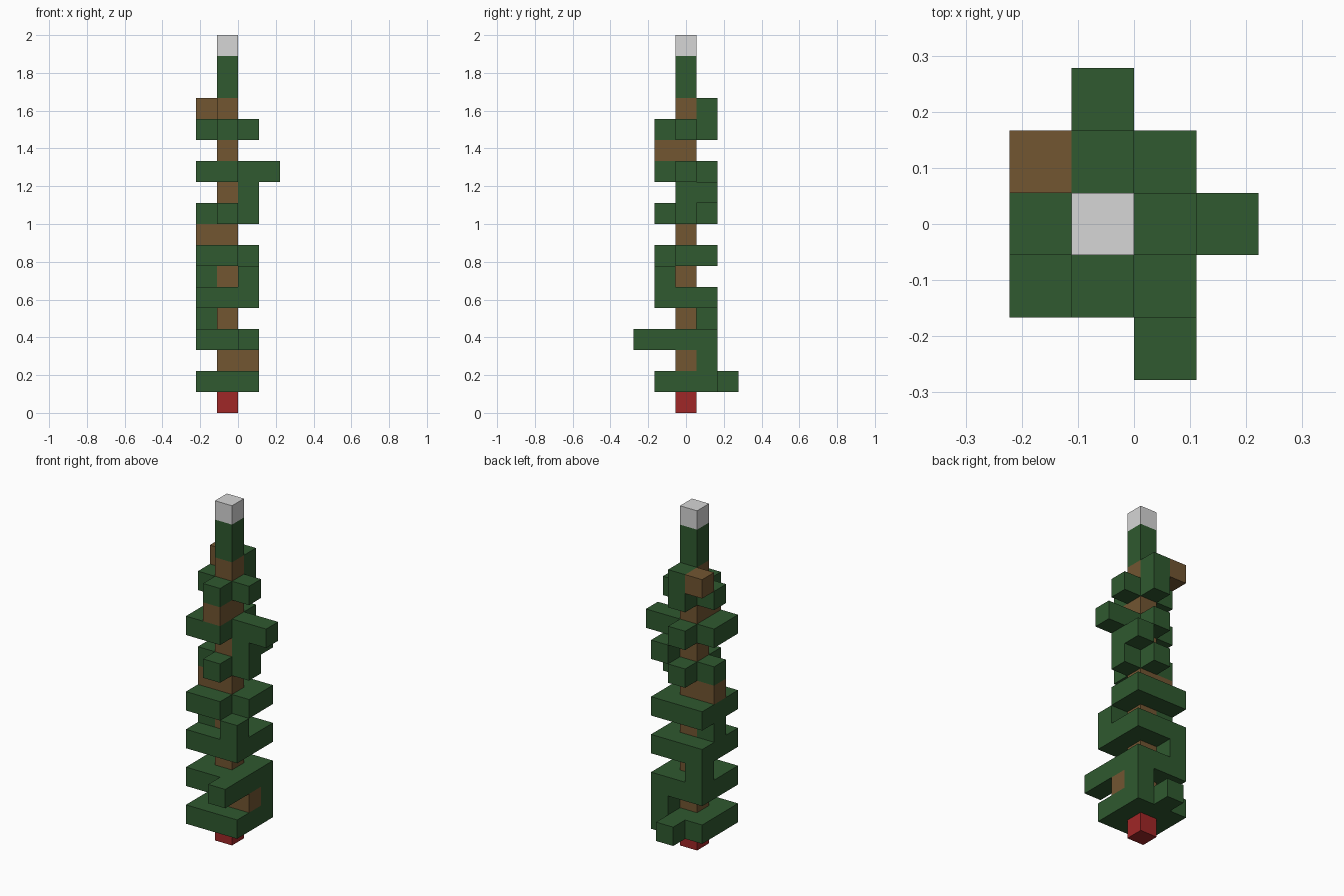
import bpy
import bmesh
from mathutils import Vector

cube = bpy.data.objects.get("Cube")
if cube:
    bpy.data.objects.remove(cube, do_unlink=True)

U = 1 / 9  # block size; the trunk cell is column 0, row 0


def material(name, rgb):
    mat = bpy.data.materials.new(name)
    mat.use_nodes = True
    mat.diffuse_color = (*rgb, 1)
    mat.node_tree.nodes["Principled BSDF"].inputs["Base Color"].default_value = (*rgb, 1)
    return mat


green = material("leaf green", (0.029, 0.1, 0.029))
brown = material("bark brown", (0.168, 0.092, 0.031))
red = material("base red", (0.35, 0.02, 0.02))
grey = material("tip grey", (0.67, 0.67, 0.67))


def layer(k, *cells):
    return {(i, j, k) for i, j in cells}


ring = [(i, j) for i in (-1, 0, 1) for j in (-1, 0, 1) if (i, j) != (0, 0)]
cross = [(0, -1), (0, 1), (-1, 0), (1, 0)]
notched = [c for c in ring if c != (1, -1)]

# Parts as sets of blocks on the grid
parts = [
    ("trunk_base", red, layer(0, (0, 0))),
    ("trunk", brown, {(0, 0, k) for k in range(1, 15)}),
    ("upper_stem", green, {(0, 0, k) for k in (15, 16)}),
    ("tip", grey, layer(17, (0, 0))),
    ("low_twig", brown, layer(2, (1, 0))),
    ("middle_twig", brown, layer(8, (-1, 0))),
    ("high_twig", brown, layer(12, (0, -1))),
    ("top_twig", brown, layer(14, (-1, 1))),
    ("bottom_foliage", green, layer(1, *ring, (0, 2)) | layer(2, (1, 1))),
    ("lower_foliage", green, layer(3, *ring, (1, -2)) | layer(4, (-1, 1))),
    ("middle_foliage", green, layer(5, *ring) | layer(6, (1, -1), (-1, 0))),
    ("notched_foliage", green, layer(7, *notched)),
    ("cross_foliage", green, layer(9, *cross) | layer(10, (1, 0), (1, 1))),
    ("branching_foliage", green,
     layer(11, (-1, -1), (0, -1), (-1, 0), (1, 0), (2, 0), (0, 1))),
    ("top_foliage", green, layer(13, *cross) | layer(14, (0, 1))),
]
occupied = set().union(*(cells for _, _, cells in parts))


def build(name, mat, cells):
    """Join blocks into one mesh, keeping only the exposed faces."""
    bm = bmesh.new()
    for cell in sorted(cells):
        # The trunk stands half a block to the side of the centre line
        centre = Vector(cell) + Vector((-0.5, 0, 0.5))
        for axis in range(3):
            for sign in (-1, 1):
                n = Vector((0, 0, 0))
                n[axis] = sign
                if tuple(int(a + b) for a, b in zip(cell, n)) in occupied:
                    continue
                u = Vector((0, 0, 0))
                u[(axis + 1) % 3] = 1
                v = n.cross(u)
                corners = [(n + a * u + b * v) / 2 + centre
                           for a, b in ((-1, -1), (1, -1), (1, 1), (-1, 1))]
                bm.faces.new([bm.verts.new(c * U) for c in corners])
    bmesh.ops.remove_doubles(bm, verts=bm.verts, dist=0.001)
    bmesh.ops.dissolve_limit(bm, angle_limit=0.01, verts=bm.verts, edges=bm.edges)
    mesh = bpy.data.meshes.new(name)
    bm.to_mesh(mesh)
    bm.free()
    mesh.materials.append(mat)
    bpy.context.collection.objects.link(bpy.data.objects.new(name, mesh))


for part in parts:
    build(*part)
